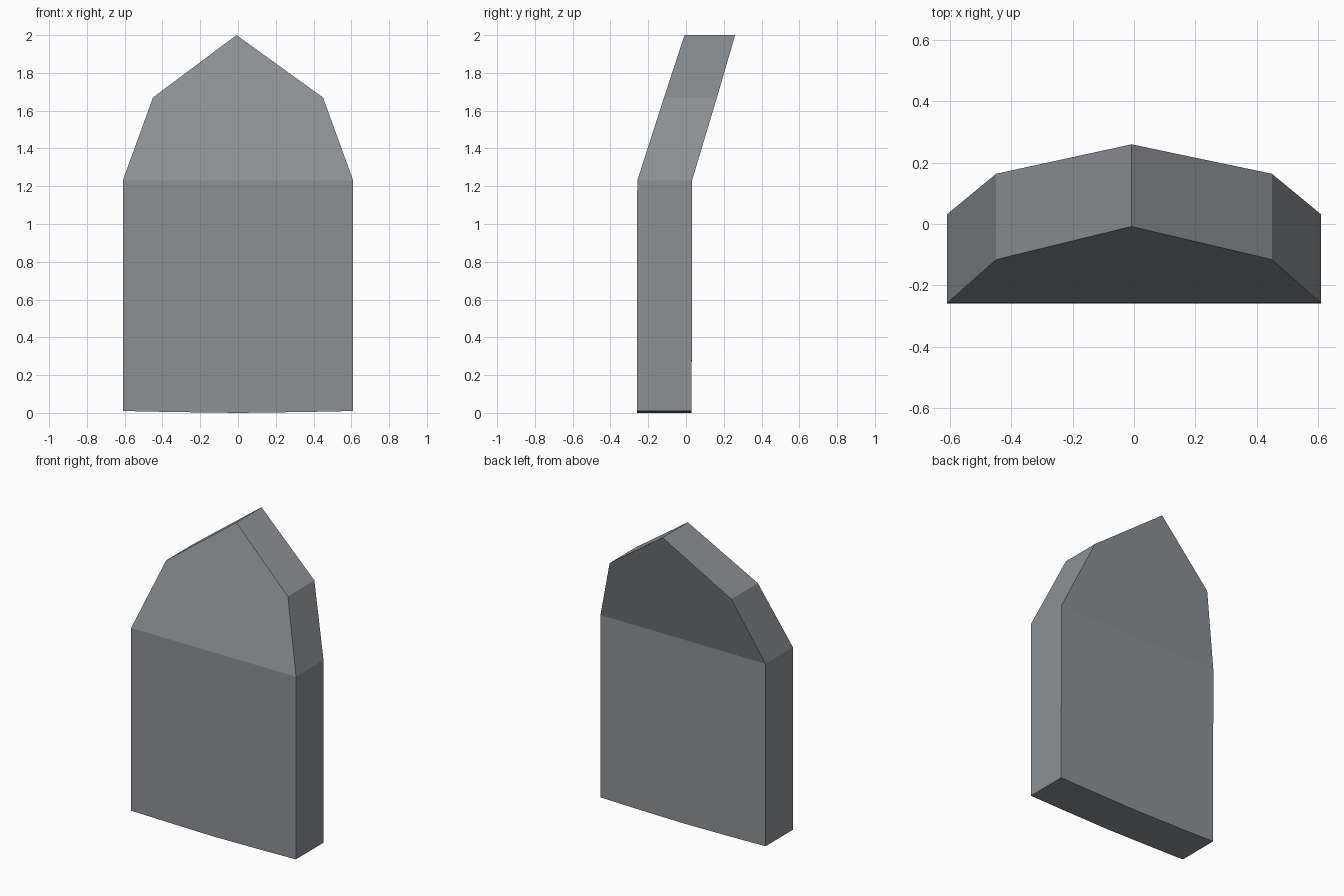
import bpy, bmesh

if "Cube" in bpy.data.objects:
    bpy.data.objects.remove(bpy.data.objects["Cube"])

# Stone grey
mat = bpy.data.materials.new("slate grey")
mat.diffuse_color = (0.27, 0.285, 0.30, 1)
mat.use_nodes = True
mat.node_tree.nodes["Principled BSDF"].inputs["Base Color"].default_value = mat.diffuse_color

# Outline (x, z, front y, back y), anticlockwise from the lower left
outline = [
    (-0.61, 0.01, -0.26, 0.03), (-0.37, 0.005, -0.26, 0.03),
    (0.0, 0.0, -0.26, 0.03),
    (0.37, 0.005, -0.26, 0.03), (0.61, 0.01, -0.26, 0.03),
    (0.61, 1.23, -0.258, 0.032), (0.45, 1.67, -0.116, 0.164),
    (-0.008, 2.0, -0.008, 0.26),
    (-0.45, 1.67, -0.116, 0.164), (-0.61, 1.23, -0.258, 0.032),
]

bm = bmesh.new()
front = [bm.verts.new((x, f, z)) for x, z, f, b in outline]
back = [bm.verts.new((x, b, z)) for x, z, f, b in outline]
# Upright lower panel and leaning pointed upper panel, front and back
for side in (front, back):
    bm.faces.new(side[:6] + side[9:])
    bm.faces.new(side[5:])
# Rim around the outline
n = len(outline)
for i in range(n):
    j = (i + 1) % n
    bm.faces.new((front[i], back[i], back[j], front[j]))
bmesh.ops.recalc_face_normals(bm, faces=bm.faces)

mesh = bpy.data.meshes.new("bent_slab")
bm.to_mesh(mesh)
bm.free()
mesh.materials.append(mat)
obj = bpy.data.objects.new("bent_slab", mesh)
bpy.context.collection.objects.link(obj)
